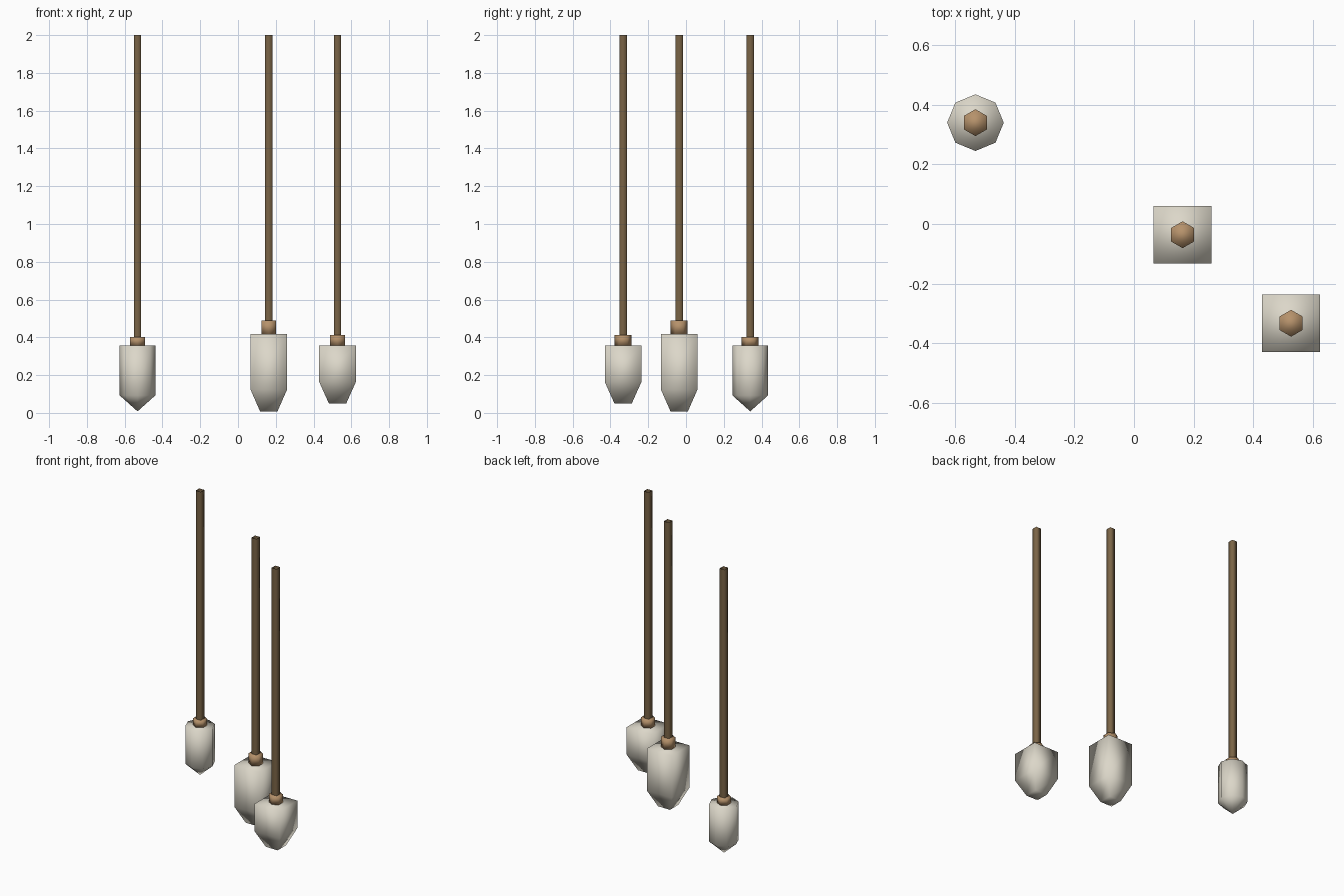
import bpy, bmesh, math

if "Cube" in bpy.data.objects:
    bpy.data.objects.remove(bpy.data.objects["Cube"])


def material(name, r, g, b):
    """Flat colour given as 0-255 sRGB, stored as linear."""
    m = bpy.data.materials.new(name)
    lin = [((c / 255 + 0.055) / 1.055) ** 2.4 for c in (r, g, b)]
    m.diffuse_color = (*lin, 1)
    m.use_nodes = True
    m.node_tree.nodes["Principled BSDF"].inputs["Base Color"].default_value = m.diffuse_color
    return m


CREAM = material("cream_shade", 220, 215, 201)
TAN = material("tan_wood", 182, 146, 107)
BROWN = material("brown_rod", 122, 100, 70)


def prism(name, mat, centre, sides, turn, rings, caps=True):
    """Skin rings of (radius, z); a zero radius closes to a point."""
    bm = bmesh.new()
    loops = []
    for radius, z in rings:
        n = sides if radius > 0 else 1
        loops.append([bm.verts.new((radius * math.cos(turn + math.tau * i / sides),
                                    radius * math.sin(turn + math.tau * i / sides), z))
                      for i in range(n)])
    for low, high in zip(loops, loops[1:]):
        for i in range(sides):
            j = (i + 1) % sides
            if len(low) == 1:
                bm.faces.new((low[0], high[j], high[i]))
            else:
                bm.faces.new((low[i], low[j], high[j], high[i]))
    if caps:
        if len(loops[0]) > 1:
            bm.faces.new(loops[0][::-1])
        bm.faces.new(loops[-1])
    for f in bm.faces:
        f.smooth = True
    mesh = bpy.data.meshes.new(name)
    bm.to_mesh(mesh)
    bm.free()
    mesh.materials.append(mat)
    ob = bpy.data.objects.new(name, mesh)
    ob.location = (*centre, 0)
    bpy.context.collection.objects.link(ob)


R2 = math.sqrt(2)
SQUARE = math.pi / 4

# name, centre, sides, turn, shade rings from the bottom up, collar top
lamps = [
    ("left", (-0.532, 0.34), 8, 0,
     [(0, 0.008), (0.095, 0.093), (0.095, 0.357)], 0.402),
    ("middle", (0.163, -0.036), 4, SQUARE,
     [(0.046 * R2, 0.008), (0.097 * R2, 0.124), (0.097 * R2, 0.418)], 0.488),
    ("right", (0.527, -0.333), 4, SQUARE,
     [(0.046 * R2, 0.05), (0.097 * R2, 0.164), (0.097 * R2, 0.357)], 0.413),
]

for name, centre, sides, turn, rings, top in lamps:
    # faceted pendant shade
    prism(name + "_shade", CREAM, centre, sides, turn, rings)
    # hexagonal collar on the shade
    prism(name + "_collar", TAN, centre, 6, math.pi / 6,
          [(0.045, rings[-1][1]), (0.045, top)])
    # square hanging rod, open at both ends
    prism(name + "_rod", BROWN, centre, 4, SQUARE,
          [(0.0195 * R2, top), (0.0195 * R2, 2.0)], caps=False)
